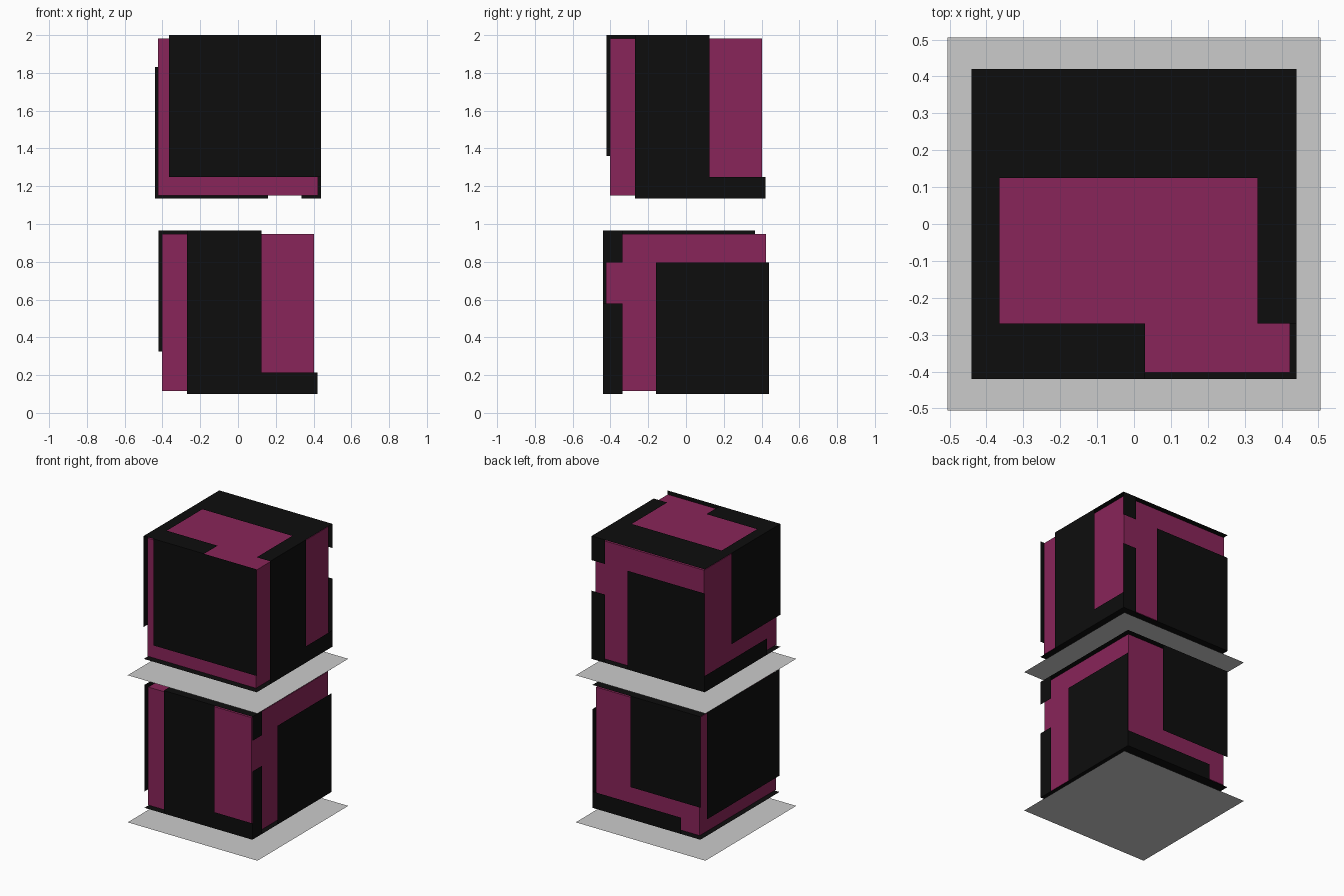
import bpy, math
from mathutils import Matrix

if "Cube" in bpy.data.objects:
    bpy.data.objects.remove(bpy.data.objects["Cube"])


def material(name, rgb):
    m = bpy.data.materials.new(name)
    m.diffuse_color = (*rgb, 1)
    m.use_nodes = True
    m.node_tree.nodes["Principled BSDF"].inputs["Base Color"].default_value = m.diffuse_color
    return m


MAGENTA = material("magenta", (0.25, 0.018, 0.1))
BLACK = material("black", (0.004, 0.004, 0.004))

# Shell and core extents of one block, measured from its ground sheet
X, Y, Z0, Z1 = 0.44, 0.42, 0.10, 0.965
GAP = 0.017


def sheet(name, axis, pos, rects, mat=None):
    """Flat panel of rectangles (u0, u1, v0, v1) on the plane axis = pos."""
    verts, faces = [], []
    for u0, u1, v0, v1 in rects:
        faces.append([len(verts) + i for i in range(4)])
        for uv in ((u0, v0), (u1, v0), (u1, v1), (u0, v1)):
            p = list(uv)
            p.insert(axis, pos)
            verts.append(p)
    me = bpy.data.meshes.new(name)
    me.from_pydata(verts, [], faces)
    ob = bpy.data.objects.new(name, me)
    bpy.context.collection.objects.link(ob)
    if mat:
        me.materials.append(mat)
    # Panels face outward from the block
    outward = pos > (0.5 if axis == 2 else 0) or name.startswith("ground")
    if (me.polygons[0].normal[axis] > 0) != outward:
        me.flip_normals()
    return ob


def block(level, turn, lift):
    parts = []
    # Solid coloured core
    bpy.ops.mesh.primitive_cube_add(size=1, location=(0, 0, (Z0 + Z1) / 2))
    core = bpy.context.object
    core.name = level + "_core"
    core.scale = (2 * (X - GAP), 2 * (Y - GAP), Z1 - Z0 - 2 * GAP)
    core.data.materials.append(MAGENTA)
    bpy.context.view_layer.update()
    parts.append(core)

    # Thin black panels floating just off the core
    panels = {
        "front_panel": (1, -Y, [(-0.365, X, 0.215, Z1)]),
        "back_panel": (1, Y, [(-X, 0.16, Z0, 0.795), (0.335, X, Z0, 0.58),
                              (0.335, X, 0.795, Z1)]),
        "right_panel": (0, X, [(-0.27, 0.125, Z0, Z1), (0.125, Y, Z0, 0.215)]),
        "left_panel": (0, -X, [(-Y, 0.125, 0.325, Z1), (-0.27, Y, Z0, 0.215)]),
        "top_panel": (2, Z1, [(-X, X, 0.125, Y), (-X, -0.365, -0.27, 0.125),
                              (0.335, X, -0.27, 0.125), (-X, 0.03, -Y, -0.27)]),
        "bottom_panel": (2, Z0, [(-X, X, 0.125, Y), (-X, -0.365, -0.27, 0.125),
                                 (0.335, X, -0.27, 0.125), (-X, X, -Y, -0.27)]),
    }
    for name, (axis, pos, rects) in panels.items():
        parts.append(sheet(f"{level}_{name}", axis, pos, rects, BLACK))

    # Grey sheet under the block
    parts.append(sheet(level + "_ground_sheet", 2, 0, [(-0.505, 0.505, -0.505, 0.505)]))

    place = Matrix.Translation((0, 0, lift)) @ Matrix.Rotation(math.radians(turn), 4, "Z")
    for ob in parts:
        ob.matrix_world = place @ ob.matrix_world


block("upper", 0, 1.035)
block("lower", -90, 0)
